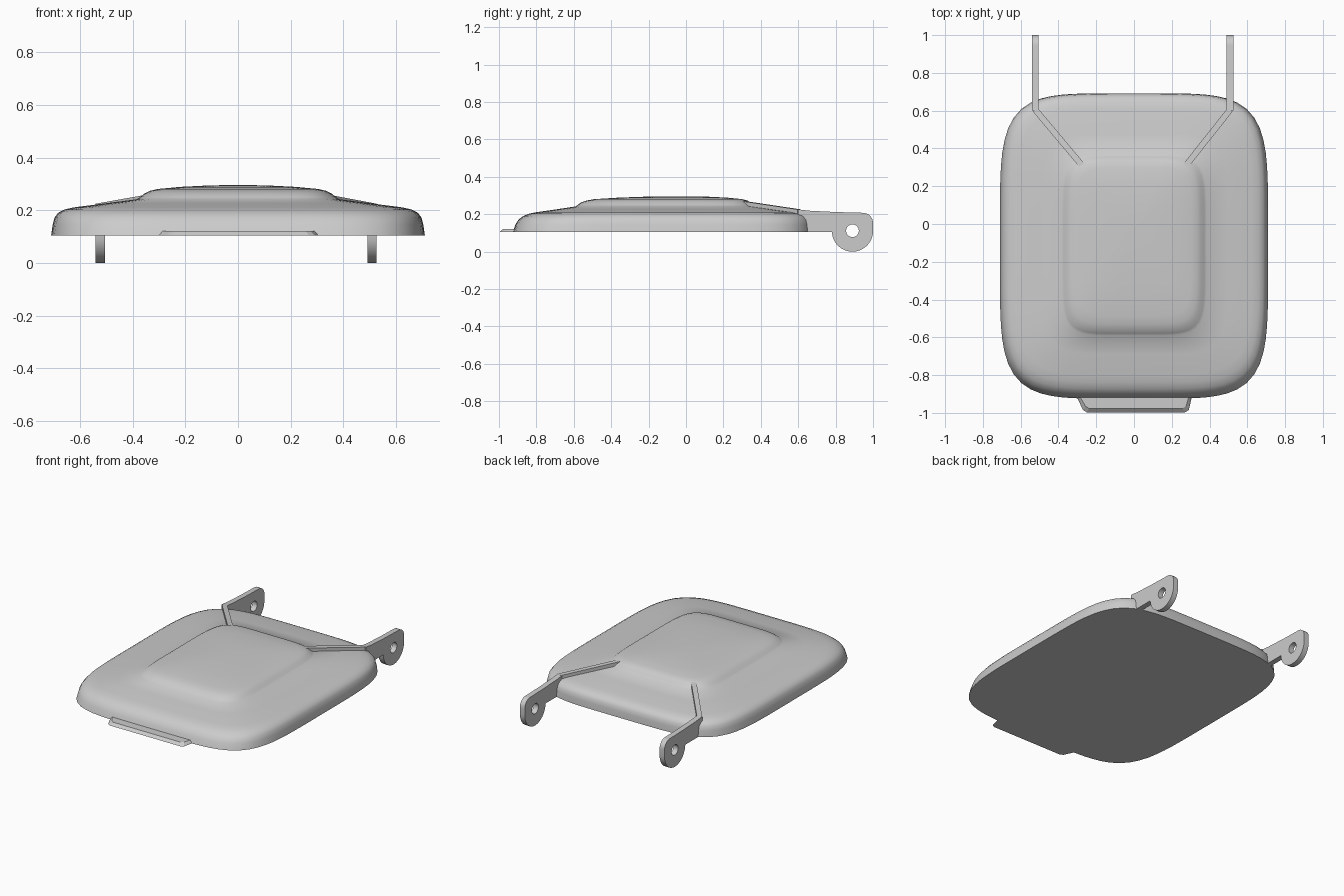
import bpy, bmesh, math
from mathutils import Vector

if "Cube" in bpy.data.objects:
    bpy.data.objects.remove(bpy.data.objects["Cube"])


def make_object(name, bm, smooth=None):
    bmesh.ops.recalc_face_normals(bm, faces=bm.faces[:])
    mesh = bpy.data.meshes.new(name)
    bm.to_mesh(mesh)
    bm.free()
    ob = bpy.data.objects.new(name, mesh)
    bpy.context.collection.objects.link(ob)
    if smooth:
        shade(ob, smooth)
    return ob


def shade(ob, angle):
    bpy.ops.object.select_all(action='DESELECT')
    ob.select_set(True)
    bpy.context.view_layer.objects.active = ob
    bpy.ops.object.shade_smooth_by_angle(angle=math.radians(angle))


def ring(bm, hx, y0, y1, z, power, n=96):
    """Rounded, slightly bowed rectangle."""
    verts = []
    for i in range(n):
        t = 2 * math.pi * (i + 0.5) / n
        c, s = math.cos(t), math.sin(t)
        r = (abs(c) ** power + abs(s) ** power) ** (-1 / power)
        verts.append(bm.verts.new((hx * c * r, (y0 + y1) / 2 + (y1 - y0) / 2 * s * r, z)))
    return verts


def loft(name, rows, smooth):
    bm = bmesh.new()
    rings = [ring(bm, *row) for row in rows]
    for a, b in zip(rings, rings[1:]):
        for i in range(len(a)):
            j = (i + 1) % len(a)
            bm.faces.new((a[i], a[j], b[j], b[i]))
    bm.faces.new(rings[0])
    bm.faces.new(rings[-1])
    return make_object(name, bm, smooth)


def prism(name, bottom, top):
    bm = bmesh.new()
    for p in bottom + top:
        bm.verts.new(p)
    bmesh.ops.convex_hull(bm, input=bm.verts[:])
    bmesh.ops.dissolve_limit(bm, angle_limit=0.01, verts=bm.verts[:], edges=bm.edges[:])
    return make_object(name, bm)


# Lid shell with raised centre panel: half width, front y, back y, z, squareness
loft("lid", [
    (0.710, -0.925, 0.692, 0.105, 5),
    (0.704, -0.912, 0.690, 0.145, 5),
    (0.697, -0.895, 0.685, 0.172, 5),
    (0.684, -0.872, 0.672, 0.190, 5),
    (0.660, -0.840, 0.648, 0.203, 5),
    (0.625, -0.800, 0.610, 0.211, 5),
    (0.500, -0.690, 0.480, 0.227, 5.5),
    (0.385, -0.590, 0.365, 0.242, 6),
    (0.372, -0.580, 0.357, 0.250, 6),
    (0.355, -0.560, 0.345, 0.264, 6),
    (0.335, -0.530, 0.328, 0.274, 6),
    (0.305, -0.490, 0.300, 0.281, 5.5),
    (0.220, -0.360, 0.220, 0.289, 4),
    (0.120, -0.220, 0.120, 0.294, 3),
    (0.040, -0.090, 0.030, 0.296, 2),
], 40)

# Front grip lip
lip = [(-0.31, -0.90), (-0.27, -0.985), (-0.25, -0.997), (0.27, -0.997), (0.29, -0.985), (0.31, -0.90)]
prism("front_lip",
      [(x, y, 0.105) for x, y in lip],
      [(x * 0.95, y if y > -0.95 else y + 0.02, 0.122) for x, y in lip])


def arc(cy, cz, r, a0, a1, n):
    return [(cy + r * math.cos(math.radians(a0 + (a1 - a0) * i / n)),
             cz + r * math.sin(math.radians(a0 + (a1 - a0) * i / n))) for i in range(n + 1)]


def hinge_arm(name, x):
    outline = [(0.60, 0.105), (0.60, 0.226), (0.66, 0.219), (0.80, 0.212)]
    outline += arc(0.945, 0.153, 0.055, 90, 0, 8)
    outline += arc(0.89, 0.11, 0.11, 0, -175, 20)
    outline += [(0.78, 0.105)]
    hole = arc(0.89, 0.112, 0.034, 0, 345, 23)
    curve = bpy.data.curves.new(name, 'CURVE')
    curve.dimensions = '2D'
    curve.fill_mode = 'BOTH'
    curve.extrude = 0.018
    for pts in (outline, hole):
        sp = curve.splines.new('POLY')
        sp.points.add(len(pts) - 1)
        for p, (a, b) in zip(sp.points, pts):
            p.co = (a, b, 0, 1)
        sp.use_cyclic_u = True
    ob = bpy.data.objects.new(name, curve)
    bpy.context.collection.objects.link(ob)
    ob.location.x = x
    ob.rotation_euler = (math.pi / 2, 0, math.pi / 2)
    bpy.ops.object.select_all(action='DESELECT')
    ob.select_set(True)
    bpy.context.view_layer.objects.active = ob
    bpy.ops.object.convert(target='MESH')
    shade(bpy.context.object, 30)


# Hinge arms and the diagonal ribs running to the panel
for side, x in (("left", -0.523), ("right", 0.509)):
    hinge_arm(side + "_hinge_arm", x)
    a = Vector((x, 0.605, 0))
    b = Vector((math.copysign(0.275, x), 0.31, 0))
    d = (b - a).normalized()
    w = Vector((-d.y, d.x, 0)) * 0.016
    corners = [(a + w, 0.226), (a - w, 0.226), (b - w, 0.270), (b + w, 0.270)]
    prism(side + "_rib",
          [(p.x, p.y, 0.18) for p, z in corners],
          [(p.x, p.y, z) for p, z in corners])
